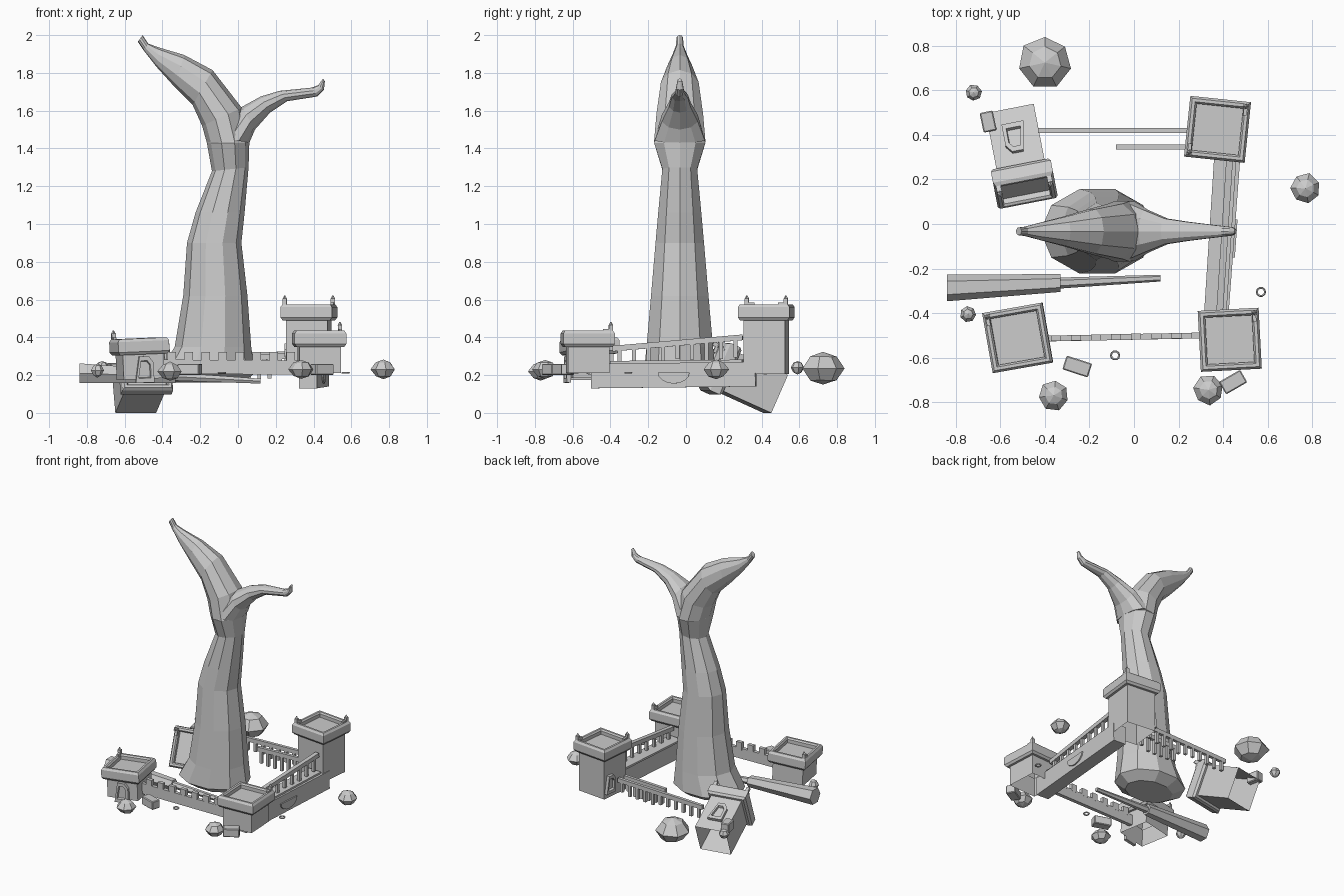
import bpy, bmesh, random
from math import sin, cos, pi, radians as rad
from mathutils import Matrix, Vector

if "Cube" in bpy.data.objects:
    bpy.data.objects.remove(bpy.data.objects["Cube"])

random.seed(4)


def finish(name, bm, M=Matrix()):
    bmesh.ops.recalc_face_normals(bm, faces=bm.faces)
    me = bpy.data.meshes.new(name)
    bm.to_mesh(me)
    bm.free()
    ob = bpy.data.objects.new(name, me)
    ob.matrix_world = M
    bpy.context.collection.objects.link(ob)
    return ob


def loft(name, rings, M=Matrix(), start=True, end=True):
    bm = bmesh.new()
    vs = [[bm.verts.new(p) for p in r] for r in rings]
    n = len(vs[0])
    for a, b in zip(vs, vs[1:]):
        for i in range(n):
            bm.faces.new((a[i], a[(i + 1) % n], b[(i + 1) % n], b[i]))
    if start:
        bm.faces.new(vs[0])
    if end:
        bm.faces.new(vs[-1])
    return finish(name, bm, M)


def place(x, y, z, yaw=0, tx=0, ty=0):
    return (Matrix.Translation((x, y, z)) @ Matrix.Rotation(rad(yaw), 4, 'Z')
            @ Matrix.Rotation(rad(tx), 4, 'X') @ Matrix.Rotation(rad(ty), 4, 'Y'))


def add_box(bm, p, size, rot=Matrix()):
    bmesh.ops.create_cube(bm, size=1, matrix=Matrix.Translation(p) @ rot @ Matrix.Diagonal((*size, 1)))


def add_beam(bm, p, q, w, h):
    p, q = Vector(p), Vector(q)
    rot = (q - p).to_track_quat('X', 'Z').to_matrix().to_4x4()
    add_box(bm, (p + q) / 2, ((q - p).length, w, h), rot)


# giant tail: each section is two points in the xz plane plus a half depth in y
def limb(name, sections, n=10, yc=-0.033):
    rings = []
    for ax, az, bx, bz, hy in sections:
        rings.append([((ax + bx) / 2 + (bx - ax) / 2 * cos(t), yc + hy * sin(t),
                       (az + bz) / 2 + (bz - az) / 2 * cos(t))
                      for t in [2 * pi * i / n for i in range(n)]])
    return loft(name, rings)


limb("tail_stem", [
    (-.33, .16, .02, .16, .13), (-.42, .21, .09, .21, .2), (-.335, .35, .07, .35, .185),
    (-.29, .62, .05, .62, .16), (-.27, .9, .018, .9, .135), (-.225, 1.06, .035, 1.06, .12),
    (-.138, 1.28, .056, 1.3, .097), (-.165, 1.43, .06, 1.43, .143), (-.13, 1.53, .05, 1.53, .09)])
limb("left_fluke", [
    (-.165, 1.43, .06, 1.44, .143), (-.19, 1.52, .02, 1.615, .13), (-.24, 1.63, -.135, 1.815, .105),
    (-.335, 1.725, -.285, 1.895, .07), (-.43, 1.83, -.42, 1.935, .04),
    (-.5, 1.92, -.475, 1.955, .022), (-.53, 1.965, -.505, 2.0, .018)])
limb("right_fluke", [
    (-.1, 1.46, .06, 1.43, .14), (.02, 1.62, .09, 1.5, .1), (.12, 1.675, .17, 1.59, .06),
    (.22, 1.705, .26, 1.65, .045), (.39, 1.722, .42, 1.675, .024),
    (.425, 1.735, .455, 1.71, .02), (.45, 1.77, .46, 1.755, .012)])


# pointed window frame, lying in local xz and facing local -y
def window(name, M, s=1.0):
    def ring(k, d):
        pts = [(-.05, -.07), (.05, -.07), (.05, .035), (.025, .07), (-.025, .07)]
        return [(x * k * s, -d, z * k * s) for x, z in pts]
    loft(name, [ring(1, 0), ring(1, .022), ring(.66, .022), ring(.6, .006)], M)


# towers: open hollow body, chamfered parapet, sunken roof, corner spikes
def tower(name, M, h, spikes):
    prof = [(.11, 0), (.11, h - .085), (.126, h - .085), (.137, h - .07), (.137, h - .015),
            (.127, h), (.113, h), (.105, h - .01), (.105, h - .035)]
    sq = [(-1, -1), (1, -1), (1, 1), (-1, 1)]
    loft(name, [[(a * r, b * r, z) for a, b in sq] for r, z in prof], M, start=False)
    bm = bmesh.new()
    for a, b in spikes:
        add_box(bm, (a * .116, b * .116, h + .01), (.022, .022, .04))
        add_box(bm, (a * .116, b * .09, h), (.016, .03, .02))
        bmesh.ops.create_cone(bm, segments=4, radius1=.013, radius2=.003, depth=.02, cap_ends=True,
                              matrix=Matrix.Translation((a * .116, b * .116, h + .037)))
    finish(name + "_spikes", bm, M)


A = place(.375, .425, .205, -6)
B = place(.43, -.52, .21, 3)
C = place(-.515, -.51, .18, 10, 0, -2.5)
D = place(-.55, .475, .1, 11, 66)
tower("back_right_tower", A, .37, [(-1, -1), (1, 1)])
tower("front_right_tower", B, .225, [(1, 1)])
tower("front_left_tower", C, .215, [(-1, 1)])
tower("fallen_tower", D, .37, [(-1, 1), (1, 1)])
window("front_left_window", C @ place(0, -.11, .05))
window("fallen_tower_window", D @ place(0, .11, .15, 180))
window("back_right_window", A @ place(-.11, .06, .1, -90), .9)


# railing: a rail with posts hanging beneath it
def railing(name, p, q, posts, drop, w=.022):
    bm = bmesh.new()
    add_beam(bm, p, q, w, .03)
    p, q = Vector(p), Vector(q)
    for i in range(posts):
        c = p.lerp(q, (i + .5) / posts)
        d = drop * random.uniform(.75, 1)
        add_box(bm, c - Vector((0, 0, d / 2)), (.02, .02, d))
    finish(name, bm)


railing("right_railing", (.385, -.39, .34), (.43, .3, .4), 9, .11, .03)
railing("back_railing", (-.43, .42, .29), (.25, .42, .31), 11, .1)
railing("short_back_railing", (-.08, .345, .29), (.25, .345, .3), 6, .12)

# right wall with half-round drain
bm = bmesh.new()
add_beam(bm, (.37, -.5, .195), (.435, .37, .205), .095, .13)
add_beam(bm, (.365, -.4, .268), (.41, .3, .275), .1, .014)
finish("right_wall", bm)
arc = [(.085 * cos(t), .06 * sin(t)) for t in [pi + pi * i / 8 for i in range(9)]]
loft("wall_drain", [[(d, y, z) for y, z in arc] for d in (-.006, .006)], place(.453, -.065, .215, -4))

# front wall with merlons
bm = bmesh.new()
add_beam(bm, (-.42, -.515, .245), (.34, -.5, .24), .026, .075)
for i in range(8):
    add_box(bm, (-.35 + i * .09, -.513 + i * .0018, .295), (.045, .026, .055))
finish("front_wall", bm)


# fallen mast: six-sided stump and thin pole
def pole(name, stations):
    loft(name, [[(x, y + r * cos(k * pi / 3), z + r * sin(k * pi / 3)) for k in range(6)]
                for x, y, z, r in stations])


pole("mast_stump", [(-.84, -.287, .21, .06), (-.33, -.265, .192, .04)])
pole("mast_pole", [(-.35, -.266, .193, .025), (.12, -.243, .168, .015)])

# rocks: squashed low spheres with slightly uneven points
for i, (x, y, z, r, hz) in enumerate([
        (-.4, .725, .235, .12, .088), (.77, .16, .23, .068, .052), (-.72, .59, .24, .037, .036),
        (-.745, -.405, .225, .037, .038), (-.36, -.77, .22, .068, .05), (.335, -.745, .23, .068, .05)]):
    bm = bmesh.new()
    bmesh.ops.create_uvsphere(bm, u_segments=7, v_segments=4, radius=1)
    for v in bm.verts:
        if abs(v.co.z) > .3:
            v.co.x *= .85
            v.co.y *= .85
        v.co = Vector((v.co.x * r, v.co.y * r, v.co.z * hz)) * random.uniform(.95, 1.04)
    finish("rock_%d" % i, bm, place(x, y, z, i * 37))

# loose blocks
for i, (x, y, z, sx, sy, sz, yaw) in enumerate([
        (-.255, -.64, .23, .12, .065, .06, -18), (.445, -.71, .23, .11, .065, .06, 30),
        (-.655, .46, .23, .06, .09, .07, 12)]):
    bm = bmesh.new()
    add_box(bm, (0, 0, 0), (sx, sy, sz))
    bmesh.ops.bevel(bm, geom=bm.edges[:], offset=.005, segments=1, affect='EDGES')
    finish("loose_block_%d" % i, bm, place(x, y, z, yaw))

# small rings
for i, (x, y) in enumerate([(.57, -.305), (-.085, -.59)]):
    bpy.ops.mesh.primitive_torus_add(location=(x, y, .212), major_radius=.018, minor_radius=.005,
                                     major_segments=10, minor_segments=5)
    bpy.context.object.name = "ring_%d" % i
